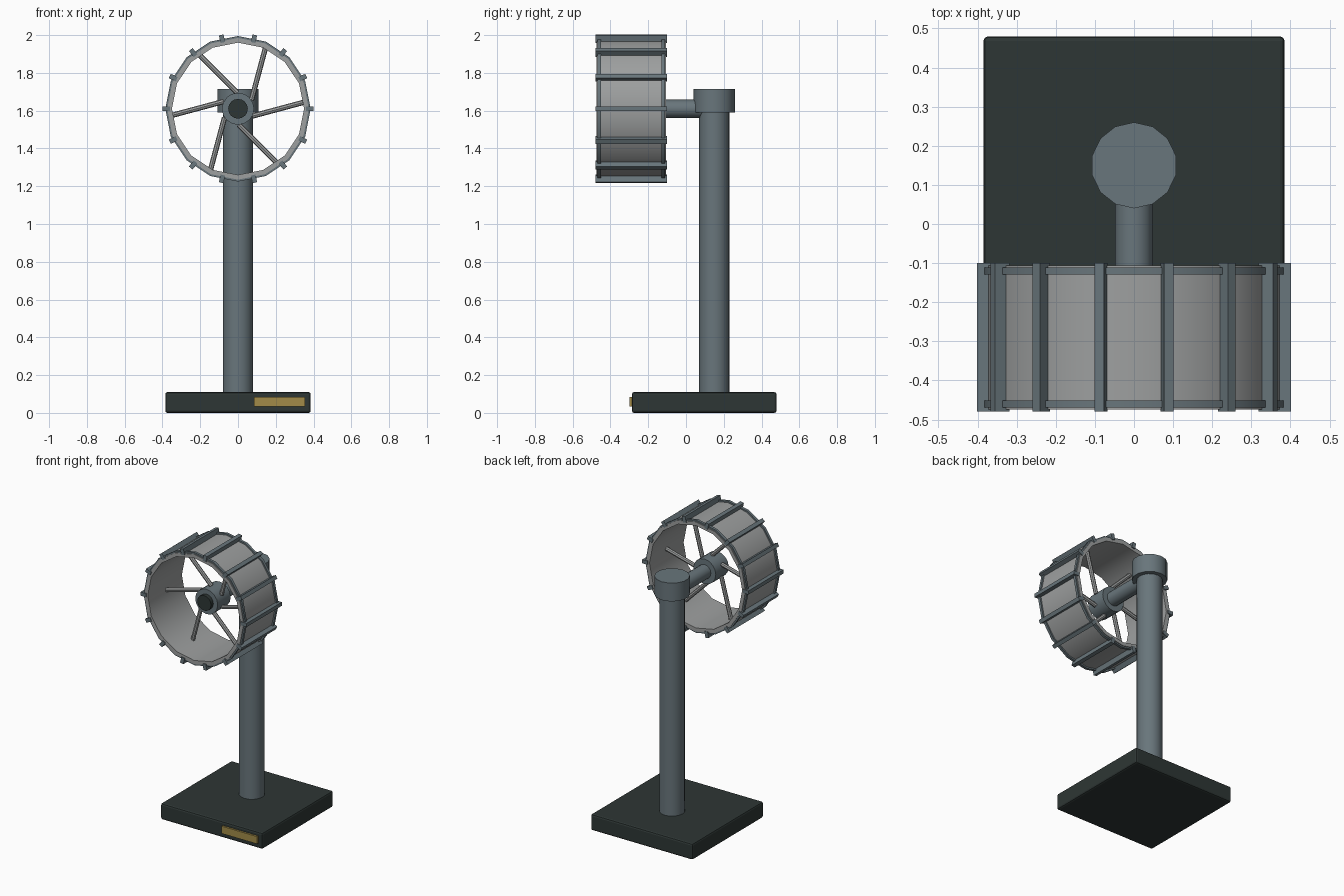
import bpy, bmesh, math
from mathutils import Matrix, Vector

if "Cube" in bpy.data.objects:
    bpy.data.objects.remove(bpy.data.objects["Cube"])


def material(name, r, g, b):
    m = bpy.data.materials.new(name)
    m.use_nodes = True
    m.diffuse_color = (r, g, b, 1)
    m.node_tree.nodes["Principled BSDF"].inputs["Base Color"].default_value = (r, g, b, 1)
    return m


STEEL = material("blue grey steel", 0.14, 0.18, 0.20)
SHEET = material("light grey metal", 0.34, 0.35, 0.35)
DARK = material("dark green grey", 0.027, 0.037, 0.035)
BRASS = material("brass", 0.36, 0.26, 0.065)

AXLE = Vector((0, 0, 1.61))
FRONT, BACK = -0.48, -0.10
SPOKE_Y = -0.28


def finish(name, bm, mat, smooth=True):
    bmesh.ops.recalc_face_normals(bm, faces=bm.faces)
    mesh = bpy.data.meshes.new(name)
    bm.to_mesh(mesh)
    bm.free()
    ob = bpy.data.objects.new(name, mesh)
    bpy.context.collection.objects.link(ob)
    mesh.materials.append(mat)
    if smooth:
        bpy.ops.object.select_all(action="DESELECT")
        ob.select_set(True)
        bpy.context.view_layer.objects.active = ob
        bpy.ops.object.shade_smooth_by_angle(angle=math.radians(32))
    return ob


def cylinder(name, mat, radius, start, end, sides=16):
    """Solid cylinder between two points."""
    start, end = Vector(start), Vector(end)
    axis = end - start
    turn = axis.to_track_quat("Z", "Y").to_matrix().to_4x4()
    bm = bmesh.new()
    bmesh.ops.create_cone(bm, cap_ends=True, segments=sides, radius1=radius, radius2=radius,
                          depth=axis.length,
                          matrix=Matrix.Translation((start + end) / 2) @ turn)
    return finish(name, bm, mat)


def box(name, mat, low, high, bevel=0, matrix=Matrix()):
    low, high = Vector(low), Vector(high)
    bm = bmesh.new()
    bmesh.ops.create_cube(bm, size=1, matrix=matrix @ Matrix.Translation((low + high) / 2)
                          @ Matrix.Diagonal((*(high - low), 1)))
    if bevel:
        bmesh.ops.bevel(bm, geom=bm.edges[:], offset=bevel, segments=2, affect="EDGES", profile=0.5)
    return finish(name, bm, mat, smooth=False)


def ring(name, mat, inner, outer, y0, y1, sides=16):
    """Hollow ring around the axle, with a rectangular section."""
    bm = bmesh.new()
    section = [(inner, y0), (outer, y0), (outer, y1), (inner, y1)]
    loops = []
    for i in range(sides):
        a = math.tau * i / sides
        loops.append([bm.verts.new(AXLE + Vector((r * math.cos(a), y, r * math.sin(a))))
                      for r, y in section])
    for i in range(sides):
        p, q = loops[i], loops[(i + 1) % sides]
        for k in range(4):
            n = (k + 1) % 4
            bm.faces.new((p[k], p[n], q[n], q[k]))
    return finish(name, bm, mat)


def around_axle(angle):
    return Matrix.Translation(AXLE) @ Matrix.Rotation(-angle, 4, "Y")


def on_axle(y):
    return AXLE + Vector((0, y, 0))


# Base with name plate
box("base", DARK, (-0.385, -0.287, 0), (0.385, 0.48, 0.11), bevel=0.012)
box("plate", BRASS, (0.085, -0.30, 0.035), (0.355, -0.285, 0.085))

# Post, cap and horizontal arm
cylinder("post", STEEL, 0.08, (0, 0.15, 0.10), (0, 0.15, 1.60))
cylinder("post_cap", STEEL, 0.11, (0, 0.15, 1.59), (0, 0.15, 1.715), sides=14)
cylinder("arm", STEEL, 0.048, on_axle(0.14), on_axle(-0.22))

# Hub and its dark end
cylinder("hub", STEEL, 0.085, on_axle(-0.20), on_axle(-0.34))
cylinder("hub_tip", DARK, 0.052, on_axle(-0.33), on_axle(-0.365))

# Wheel drum with a thin band near each edge
ring("drum", SHEET, 0.35, 0.375, FRONT + 0.006, BACK - 0.006)
for label, y in (("front", FRONT + 0.02), ("back", BACK - 0.02)):
    ring(label + "_band", STEEL, 0.365, 0.385, y - 0.009, y + 0.009)

# Slats across the drum
for i in range(14):
    box("slat", STEEL, (0.36, FRONT, -0.0125), (0.401, BACK, 0.0125),
        matrix=around_axle(math.tau * i / 14))

# Slanted spokes
for i in range(6):
    place = around_axle(math.tau * i / 6) @ Matrix.Translation((0.22, SPOKE_Y, 0))
    slant = place @ Matrix.Rotation(-math.radians(15), 4, "Y")
    cylinder("spoke", SHEET, 0.014, slant @ Vector((-0.15, 0, 0)),
             slant @ Vector((0.14, 0, 0)), sides=8)
